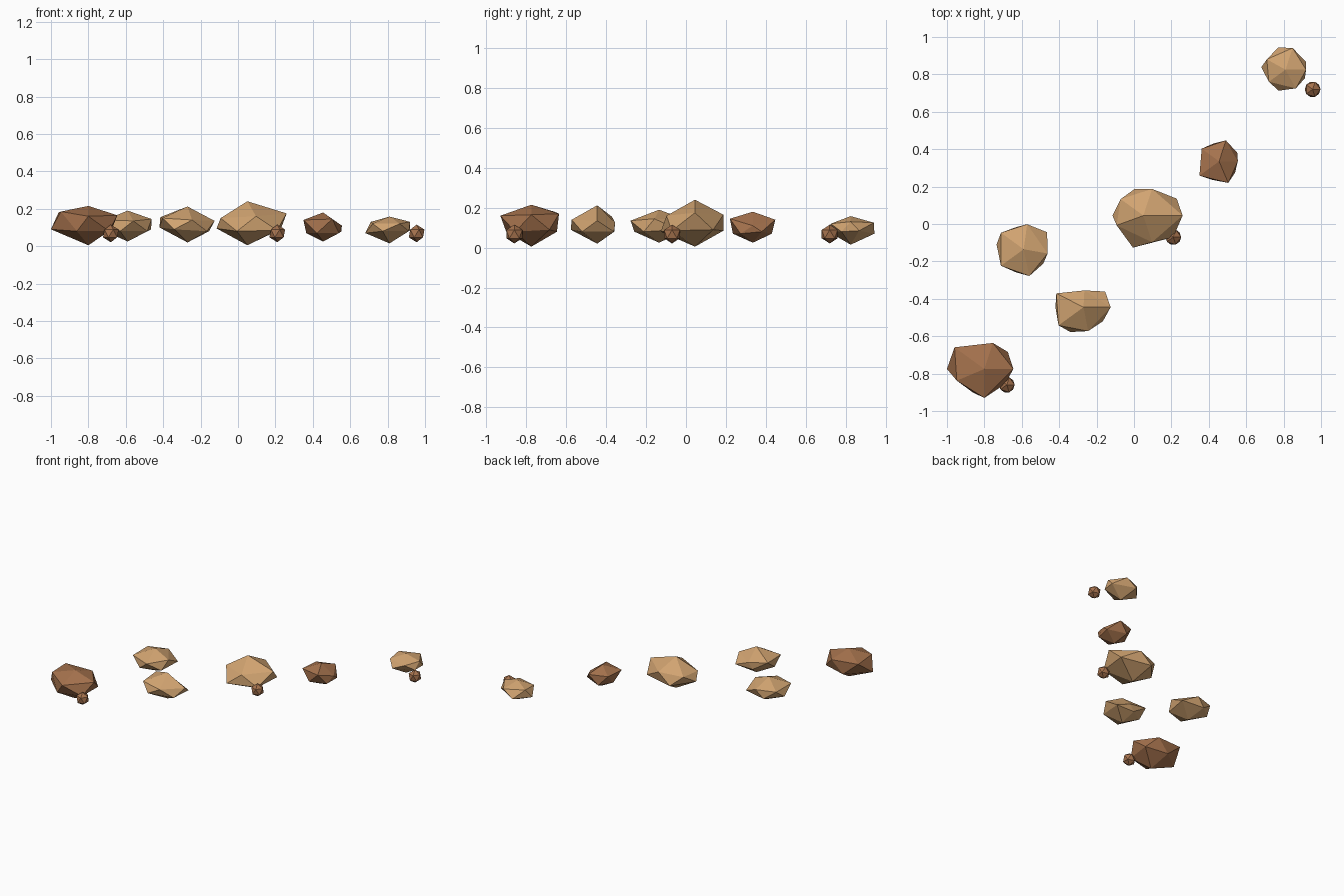
import bpy, bmesh, math


def material(name, rgb):
    m = bpy.data.materials.new(name)
    m.diffuse_color = (*rgb, 1)
    return m


TAN = material("tan_stone", (0.64, 0.37, 0.165))
BROWN = material("brown_stone", (0.38, 0.17, 0.075))


def finish(bm, name, mat, loc):
    bmesh.ops.recalc_face_normals(bm, faces=bm.faces)
    mesh = bpy.data.meshes.new(name)
    bm.to_mesh(mesh)
    bm.free()
    mesh.materials.append(mat)
    obj = bpy.data.objects.new(name, mesh)
    obj.location = loc
    bpy.context.collection.objects.link(obj)


def rock(name, mat, centre, low, high, radii, heights, turn={}):
    """Icosahedron reshaped by the radius and height of its zigzag belt.
    Belt points sit every 36 degrees; turn nudges single ones sideways."""
    bm = bmesh.new()
    bmesh.ops.create_icosphere(bm, subdivisions=1, radius=1)
    for v in bm.verts:
        if abs(v.co.z) > 0.9:
            v.co = (0, 0, high if v.co.z > 0 else low)
            continue
        k = round(math.degrees(math.atan2(v.co.y, v.co.x)) / 36) % 10
        a = math.radians(36 * k + turn.get(k, 0))
        v.co = (radii[k] * math.cos(a), radii[k] * math.sin(a), heights[k])
    finish(bm, name, mat, (*centre, 0))


# Large rocks, front left to back right
rock("rock_front_left", BROWN, (-0.80, -0.775), 0.005, 0.215,
     (.155, .155, .146, .135, .197, .20, .16, .14, .155, .137),
     (.165, .09, .17, .08, .18, .09, .185, .08, .16, .08),
     {6: -13, 7: -8, 8: -18})
rock("rock_left", TAN, (-0.59, -0.135), 0.025, 0.19,
     (.13, .155, .135, .125, .15, .147, .15, .13, .146, .13),
     (.145, .09, .14, .08, .14, .09, .14, .08, .135, .08),
     {0: -10, 2: 10, 5: -10, 8: -6})
rock("rock_front_middle", TAN, (-0.27, -0.445), 0.02, 0.212,
     (.145, .143, .09, .09, .163, .15, .165, .15, .13, .128),
     (.135, .08, .125, .08, .155, .10, .15, .09, .14, .08),
     {2: 15, 4: 9, 7: -10, 8: -7})
rock("rock_centre", TAN, (0.05, 0.045), 0.005, 0.24,
     (.21, .20, .15, .15, .15, .165, .152, .18, .15, .197),
     (.175, .09, .165, .085, .15, .095, .15, .08, .16, .085),
     {1: -9, 6: -16})
rock("rock_right", BROWN, (0.455, 0.335), 0.025, 0.18,
     (.10, .108, .118, .10, .115, .09, .13, .105, .125, .105),
     (.11, .08, .14, .07, .14, .07, .14, .07, .145, .07),
     {1: -12, 8: 5})
rock("rock_back_right", TAN, (0.81, 0.825), 0.015, 0.158,
     (.11, .118, .122, .125, .114, .13, .11, .118, .114, .113),
     (.13, .085, .125, .07, .13, .07, .12, .08, .12, .08),
     {1: -15, 4: 7, 5: -6, 8: 11, 9: 12})

# Small pebbles resting beside three of the rocks
for i, (x, y) in enumerate([(-0.68, -0.86), (0.21, -0.07), (0.955, 0.72)]):
    bm = bmesh.new()
    bmesh.ops.create_icosphere(bm, subdivisions=1, radius=0.047)
    finish(bm, f"pebble_{i + 1}", BROWN, (x, y, 0.068))
